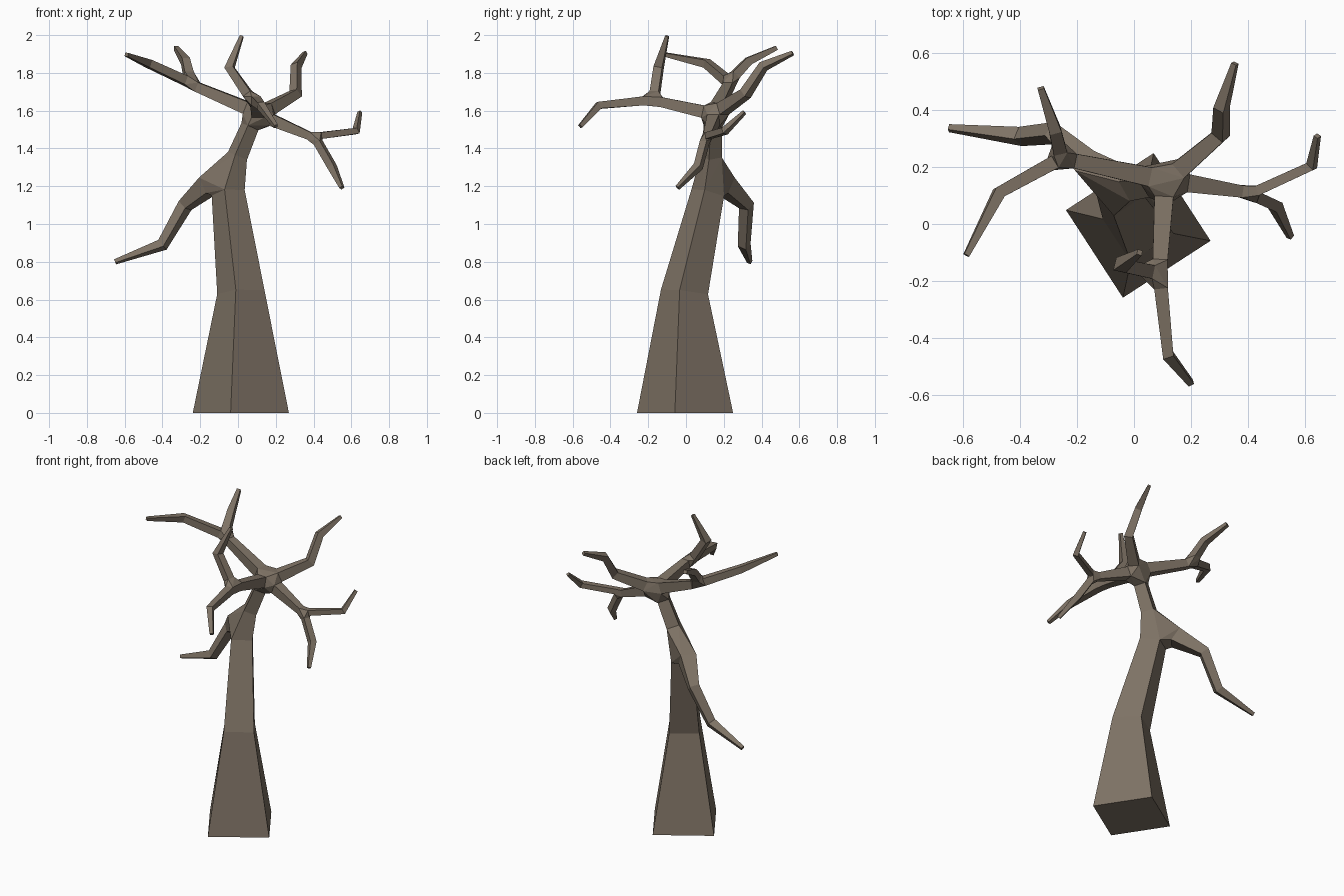
import bpy, bmesh
from math import cos, sin, radians
from mathutils import Vector

if "Cube" in bpy.data.objects:
    bpy.data.objects.remove(bpy.data.objects["Cube"])

bm = bmesh.new()
Z = Vector((0, 0, 1))


def tube(points, u=None, phase=45, cap_start=False, cap_end=True):
    """Square-section tapered tube along (x, y, z, radius) points; returns end rings."""
    pos = [Vector(p[:3]) for p in points]
    rings = []
    for i, p in enumerate(points):
        a = (pos[i] - pos[i - 1]).normalized() if i else Vector()
        b = (pos[i + 1] - pos[i]).normalized() if i + 1 < len(pos) else Vector()
        t = Z if p[2] == 0 else (a + b).normalized()
        if u is None:
            u = Z.cross(t)
        u = (u - t * u.dot(t)).normalized()
        v = t.cross(u)
        angles = [radians(phase + 90 * k) for k in range(4)]
        rings.append([bm.verts.new(pos[i] + p[3] * (u * cos(g) + v * sin(g))) for g in angles])
    for r, s in zip(rings, rings[1:]):
        for k in range(4):
            n = (k + 1) % 4
            bm.faces.new((r[k], r[n], s[n], s[k]))
    if cap_start:
        bm.faces.new(rings[0])
    if cap_end:
        bm.faces.new(rings[-1])
    return rings[0], rings[-1]


def joint(*rings):
    """Wrap a faceted knot around the open rings that meet at a fork."""
    ret = bmesh.ops.convex_hull(bm, input=[v for r in rings for v in r])
    inner = [f for f in ret["geom"] if isinstance(f, bmesh.types.BMFace)
             and any(all(v in r for v in f.verts) for r in rings)]
    bmesh.ops.delete(bm, geom=inner, context='FACES_ONLY')


def limb(*points):
    return tube(points)[0]


def stem(*points):
    return tube(points, cap_end=False)


# trunk in two lengths, either side of the low branch
side = Vector((cos(radians(-12)), sin(radians(-12)), 0))
_, low_top = tube([(.015, -.005, 0, .26), (.015, -.008, .64, .128), (-.052, .115, 1.165, .09)],
                  side, 0, True, False)
up_base, up_top = tube([(-.003, .135, 1.36, .056), (.063, .142, 1.515, .05)],
                       side, 0, False, False)

# low branch
joint(low_top, up_base, limb((-.155, .205, 1.205, .068), (-.28, .32, 1.098, .042),
                             (-.40, .308, .89, .035), (-.65, .337, .80, .015)))

# four main boughs leaving the crown
left0, left1 = stem((.045, .168, 1.615, .048), (-.215, .223, 1.725, .036))
front0, front1 = stem((.105, .09, 1.595, .047), (.092, -.13, 1.645, .037))
right0, right1 = stem((.18, .145, 1.55, .045), (.375, .115, 1.468, .03))
back0 = limb((.165, .195, 1.61, .046), (.305, .315, 1.69, .036),
             (.308, .41, 1.835, .03), (.355, .565, 1.905, .014))
joint(up_top, left0, front0, right0, back0)

# left bough twigs
joint(left1,
      limb((-.285, .215, 1.762, .034), (-.475, .11, 1.85, .03), (-.59, -.11, 1.897, .014)),
      limb((-.262, .262, 1.79, .034), (-.278, .33, 1.862, .03), (-.328, .478, 1.932, .016)))

# front bough twigs
joint(front1,
      limb((.05, -.165, 1.69, .034), (-.045, -.145, 1.828, .033), (.02, -.10, 1.995, .013)),
      limb((.095, -.225, 1.652, .034), (.12, -.462, 1.628, .027), (.20, -.56, 1.517, .015)))

# right bough twigs
joint(right1,
      limb((.435, .118, 1.468, .025), (.625, .205, 1.492, .024), (.645, .31, 1.592, .013)),
      limb((.425, .098, 1.43, .028), (.497, .065, 1.305, .028), (.55, -.045, 1.192, .014)))

bmesh.ops.recalc_face_normals(bm, faces=bm.faces)
mesh = bpy.data.meshes.new("bare_tree")
bm.to_mesh(mesh)
bm.free()
tree = bpy.data.objects.new("bare_tree", mesh)
bpy.context.collection.objects.link(tree)

# bark colour
bark = bpy.data.materials.new("bark")
bark.diffuse_color = (0.21, 0.17, 0.13, 1)
bark.use_nodes = True
bark.node_tree.nodes["Principled BSDF"].inputs["Base Color"].default_value = bark.diffuse_color
mesh.materials.append(bark)
